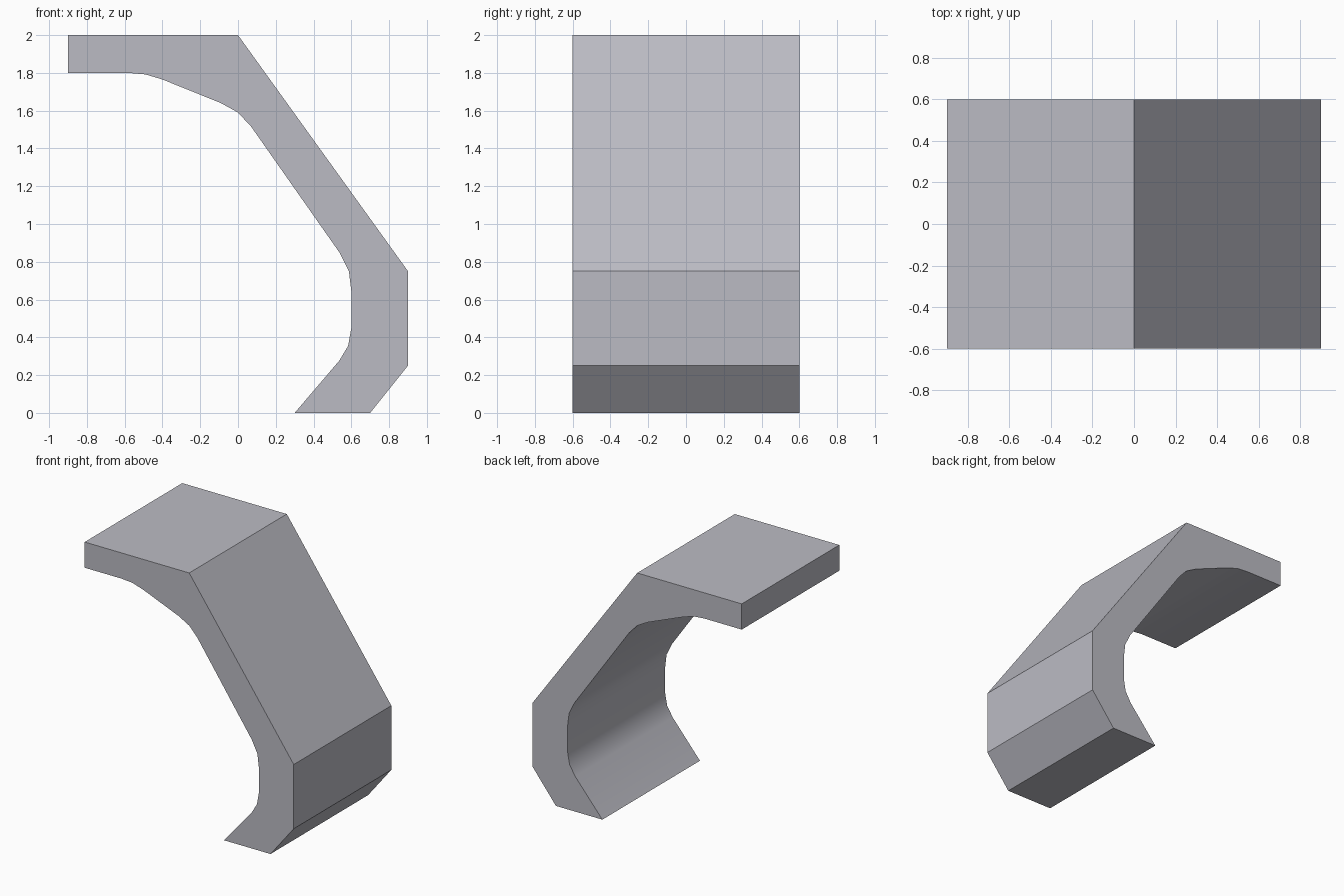
import bpy, bmesh, math

if "Cube" in bpy.data.objects:
    bpy.data.objects.remove(bpy.data.objects["Cube"])

# Side profile (x, z): straight outer edges, softened inner edges
outer = [(-0.9, 1.8), (-0.9, 2.0), (0.0, 2.0), (0.9, 0.75),
         (0.9, 0.25), (0.7, 0.0), (0.3, 0.0)]
inner = [(0.535, 0.275), (0.583, 0.355), (0.6, 0.45), (0.6, 0.645),
         (0.587, 0.75), (0.54, 0.845), (0.07, 1.515), (0.0, 1.59),
         (-0.09, 1.64), (-0.4, 1.765), (-0.49, 1.792), (-0.58, 1.8)]
HALF_DEPTH = 0.6

# Extrude the profile along y
bm = bmesh.new()
face = bm.faces.new([bm.verts.new((x, -HALF_DEPTH, z)) for x, z in outer + inner])
ext = bmesh.ops.extrude_face_region(bm, geom=[face])
bmesh.ops.translate(bm, vec=(0, 2 * HALF_DEPTH, 0),
                    verts=[g for g in ext["geom"] if isinstance(g, bmesh.types.BMVert)])
bmesh.ops.recalc_face_normals(bm, faces=bm.faces)
mesh = bpy.data.meshes.new("angled_bracket")
bm.to_mesh(mesh)
bm.free()

# Single grey colour
grey = bpy.data.materials.new("light_grey")
grey.diffuse_color = (0.5, 0.5, 0.55, 1)
grey.use_nodes = True
grey.node_tree.nodes["Principled BSDF"].inputs["Base Color"].default_value = grey.diffuse_color
mesh.materials.append(grey)

bracket = bpy.data.objects.new("angled_bracket", mesh)
bpy.context.collection.objects.link(bracket)

# Smooth the inner curve, keep the outer corners crisp
bpy.context.view_layer.objects.active = bracket
bracket.select_set(True)
bpy.ops.object.shade_smooth_by_angle(angle=math.radians(30))
